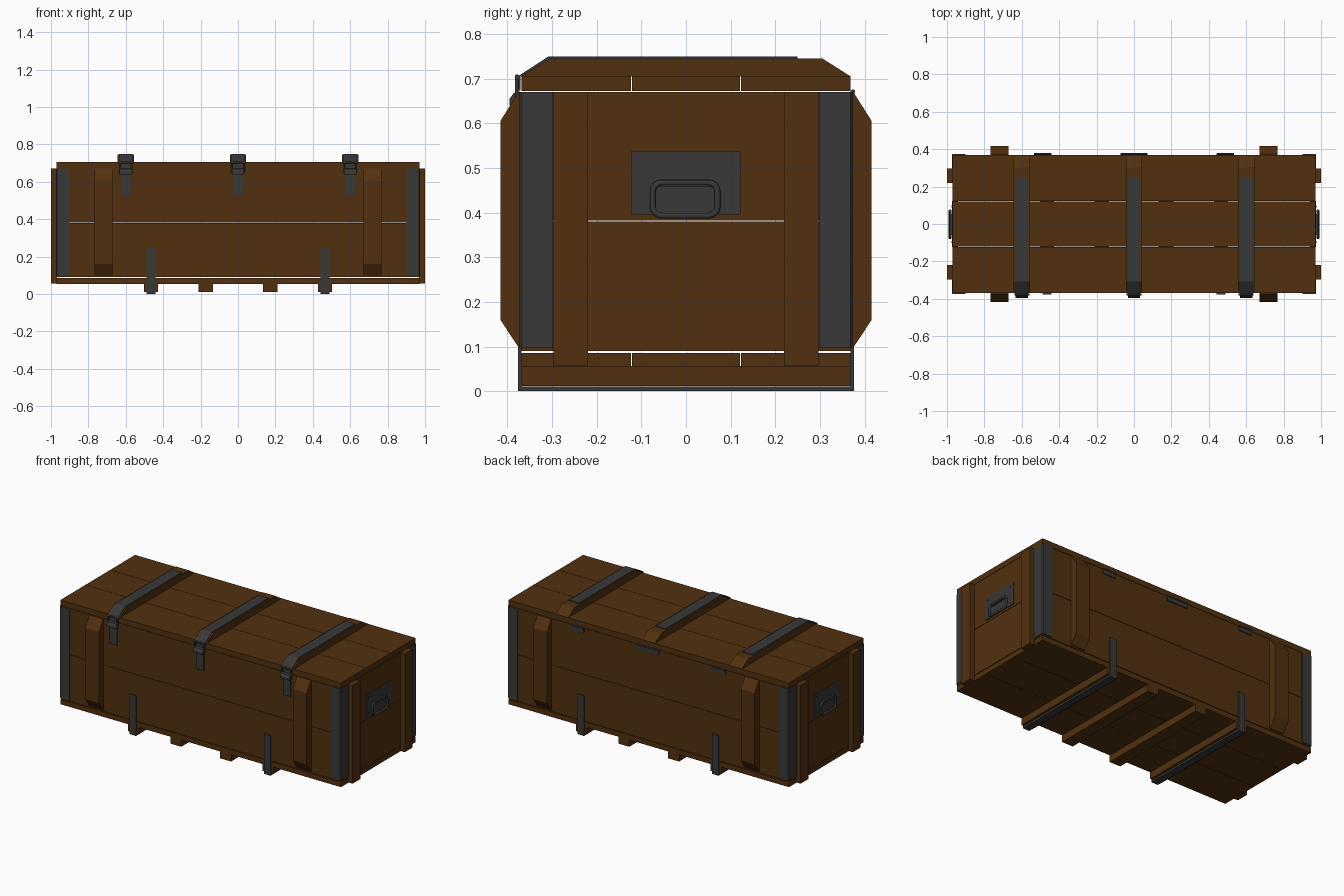
import bpy, bmesh, math
from mathutils import Vector

if "Cube" in bpy.data.objects:
    bpy.data.objects.remove(bpy.data.objects["Cube"])


def material(name, col):
    m = bpy.data.materials.new(name)
    m.diffuse_color = (*col, 1)
    m.use_nodes = True
    m.node_tree.nodes["Principled BSDF"].inputs["Base Color"].default_value = m.diffuse_color
    return m


WOOD = material("brown wood", (0.085, 0.030, 0.005))
METAL = material("dark metal", (0.040, 0.040, 0.040))


def add(name, bm, mat):
    bmesh.ops.recalc_face_normals(bm, faces=bm.faces)
    me = bpy.data.meshes.new(name)
    bm.to_mesh(me)
    bm.free()
    me.materials.append(mat)
    ob = bpy.data.objects.new(name, me)
    bpy.context.collection.objects.link(ob)
    return ob


def prism(name, pts, axis, a, b, mat):
    """Extrude a closed profile along an axis (profile in the other two axes)."""
    def place(p, t):
        return {"x": (t, p[0], p[1]), "y": (p[0], t, p[1]), "z": (p[0], p[1], t)}[axis]
    bm = bmesh.new()
    lo = [bm.verts.new(place(p, a)) for p in pts]
    hi = [bm.verts.new(place(p, b)) for p in pts]
    n = len(pts)
    bm.faces.new(lo)
    bm.faces.new(hi)
    for i in range(n):
        j = (i + 1) % n
        bm.faces.new((lo[i], lo[j], hi[j], hi[i]))
    return add(name, bm, mat)


def box(name, x, y, z, mat):
    pts = [(x[0], y[0]), (x[1], y[0]), (x[1], y[1]), (x[0], y[1])]
    return prism(name, pts, "z", z[0], z[1], mat)


def rod(name, pts, r, mat, cyclic=False):
    """Round bar along a path."""
    cu = bpy.data.curves.new(name, "CURVE")
    cu.dimensions = "3D"
    cu.bevel_depth = r
    cu.bevel_resolution = 2
    cu.use_fill_caps = True
    sp = cu.splines.new("POLY")
    sp.points.add(len(pts) - 1)
    for p, q in zip(sp.points, pts):
        p.co = (*q, 1)
    sp.use_cyclic_u = cyclic
    cu.materials.append(mat)
    ob = bpy.data.objects.new(name, cu)
    bpy.context.collection.objects.link(ob)
    return ob


def rounded_rect(w, h, r, steps=4):
    out = []
    for k, (sx, sy) in enumerate([(1, 1), (-1, 1), (-1, -1), (1, -1)]):
        for i in range(steps + 1):
            a = math.radians(90 * k + 90 * i / steps)
            out.append((sx * (w / 2 - r) + r * math.cos(a), sy * (h / 2 - r) + r * math.sin(a)))
    return out


G = 0.001  # half gap between boards

# floor and lid boards
for i, (a, b) in enumerate([(-0.37, -0.122), (-0.122, 0.122), (0.122, 0.37)]):
    box(f"floor_board_{i}", (-0.97, 0.97), (a + G, b - G), (0.055, 0.086), WOOD)
    box(f"lid_board_{i}", (-0.97, 0.97), (a + G, b - G), (0.672, 0.706), WOOD)

# wall boards
for s in (-1, 1):
    for j, (z0, z1) in enumerate([(0.09, 0.38), (0.382, 0.67)]):
        box(f"side_board_{s}_{j}", (-0.968, 0.968), sorted((s * 0.34, s * 0.369)), (z0, z1), WOOD)
        box(f"end_board_{s}_{j}", sorted((s * 0.94, s * 0.97)), (-0.34, 0.34), (z0, z1), WOOD)

for sx in (-1, 1):
    for sy in (-1, 1):
        # end battens, chamfered side battens, metal corner angles
        box("end_batten", sorted((sx * 0.968, sx * 1.0)), sorted((sy * 0.219, sy * 0.297)), (0.057, 0.67), WOOD)
        prof = [(sy * 0.368, 0.67), (sy * 0.375, 0.67), (sy * 0.416, 0.605),
                (sy * 0.416, 0.16), (sy * 0.375, 0.098), (sy * 0.368, 0.098)]
        prism("side_batten", prof, "x", sx * 0.67, sx * 0.766, WOOD)
        L = [(0.902, 0.368), (0.902, 0.374), (0.968, 0.374), (0.974, 0.368),
             (0.974, 0.298), (0.967, 0.298), (0.967, 0.368)]
        prism("corner_angle", [(sx * x, sy * y) for x, y in L], "z", 0.098, 0.67, METAL)

# skids, the outer pair wrapped with U-shaped straps
for x in (-0.465, -0.172, 0.172, 0.465):
    box("skid", (x - 0.038, x + 0.038), (-0.369, 0.369), (0.012, 0.056), WOOD)
    if abs(x) > 0.3:
        U = [(-0.376, 0.25), (-0.376, 0), (0.376, 0), (0.376, 0.25),
             (0.369, 0.25), (0.369, 0.011), (-0.369, 0.011), (-0.369, 0.25)]
        prism("bottom_strap", U, "x", x - 0.023, x + 0.023, METAL)

# lid battens with metal straps and front latches
for x in (-0.6, 0, 0.6):
    prism("lid_batten", [(-0.369, 0.705), (-0.306, 0.745), (0.306, 0.745), (0.369, 0.705)],
          "x", x - 0.044, x + 0.044, WOOD)
    S = [(0.25, 0.744), (-0.305, 0.744), (-0.368, 0.704), (-0.374, 0.707),
         (-0.308, 0.75), (0.25, 0.75)]
    prism("lid_strap", S, "x", x - 0.035, x + 0.035, METAL)
    rod("latch_pin", [(x - 0.04, -0.377, 0.703), (x + 0.04, -0.377, 0.703)], 0.006, METAL)
    loop = [(x + a, -0.379, 0.676 + b) for a, b in rounded_rect(0.066, 0.06, 0.012)]
    rod("latch_loop", loop, 0.004, METAL, True)
    box("latch_tongue", (x - 0.024, x + 0.024), (-0.377, -0.371), (0.674, 0.705), METAL)
    hook = [(-0.372, 0.672), (-0.386, 0.668), (-0.395, 0.655), (-0.395, 0.64), (-0.372, 0.64)]
    prism("latch_hook", hook, "x", x - 0.033, x + 0.033, METAL)
    box("latch_plate", (x - 0.026, x + 0.026), (-0.376, -0.368), (0.53, 0.645), METAL)

# back hinges
for x, w in ((-0.49, 0.045), (0, 0.073), (0.49, 0.045)):
    box("hinge_leaf", (x - w, x + w), (0.368, 0.375), (0.642, 0.674), METAL)
    rod("hinge_pin", [(x - w, 0.374, 0.671), (x + w, 0.374, 0.671)], 0.005, METAL)

# carrying handles with plates, brackets and rivets
for s in (-1, 1):
    box("handle_plate", sorted((s * 0.969, s * 0.974)), (-0.123, 0.122), (0.396, 0.537), METAL)
    ring = [(s * (0.981 + 0.004 * (0.04 - b) / 0.08), a - 0.002, 0.43 + b)
            for a, b in rounded_rect(0.145, 0.074, 0.02)]
    rod("handle_ring", ring, 0.007, METAL, True)
    box("handle_bracket", sorted((s * 0.972, s * 0.985)), (-0.058, 0.054), (0.457, 0.474), METAL)
    for y in (-0.096, 0.094):
        for z in (0.415, 0.516):
            prism("plate_rivet", [(y + 0.006 * math.cos(k * math.pi / 4), z + 0.006 * math.sin(k * math.pi / 4))
                                  for k in range(8)], "x", s * 0.973, s * 0.977, METAL)
